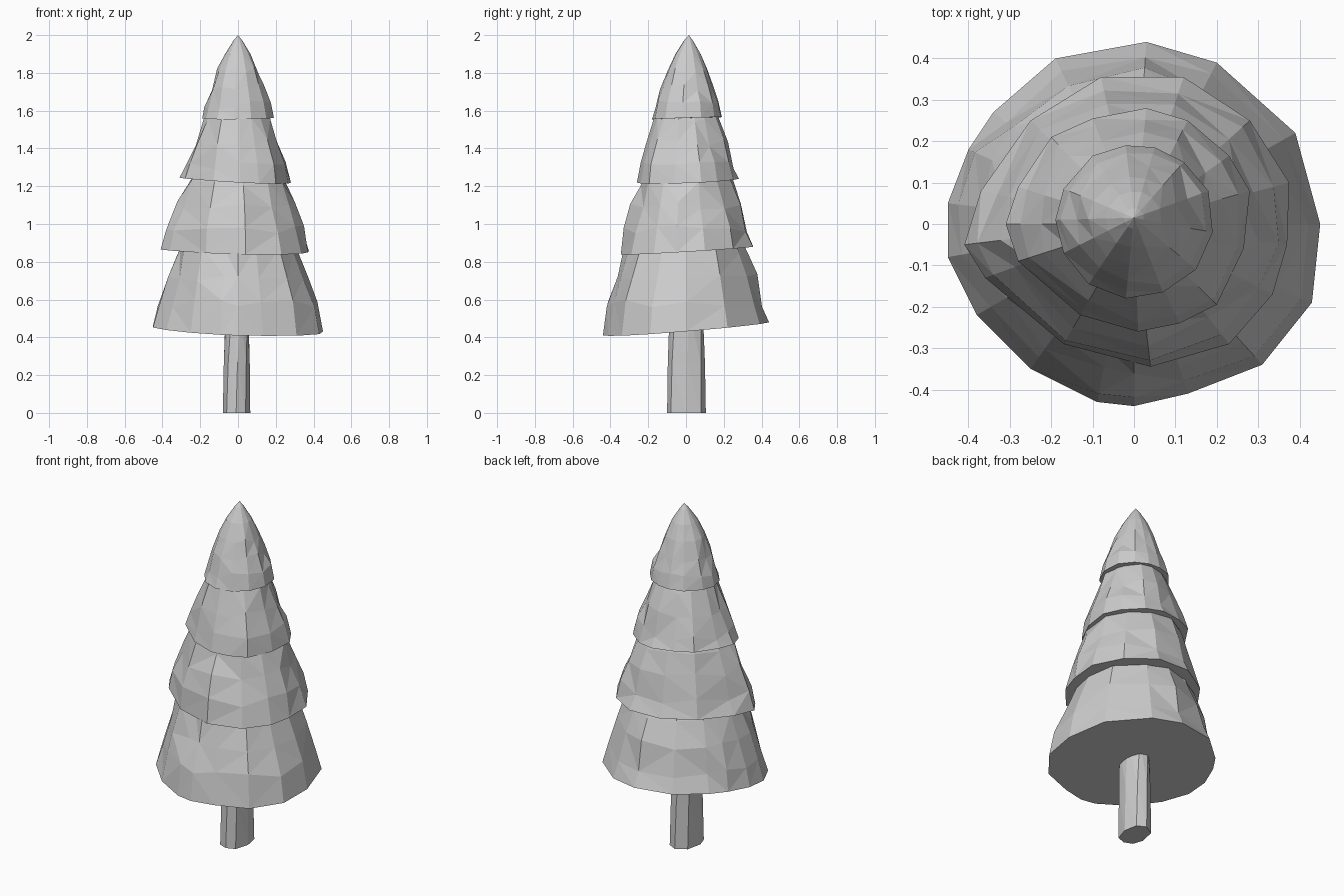
import bpy
import bmesh
import math
import random
from mathutils import Vector, Matrix

random.seed(4)

cube = bpy.data.objects.get("Cube")
if cube:
    bpy.data.objects.remove(cube, do_unlink=True)

# One plain grey for the whole tree
GREY = (0.6, 0.6, 0.6, 1.0)
grey = bpy.data.materials.new("plain_grey")
grey.use_nodes = True
grey.diffuse_color = GREY
grey.node_tree.nodes["Principled BSDF"].inputs["Base Color"].default_value = GREY


def loft(name, rings, apex=None):
    """Skin a stack of equal-length rings, closed below and above, flat shaded."""
    bm = bmesh.new()
    loops = [[bm.verts.new(p) for p in ring] for ring in rings]
    count = len(loops[0])
    for low, high in zip(loops, loops[1:]):
        for i in range(count):
            j = (i + 1) % count
            bm.faces.new((low[i], low[j], high[j], high[i]))
    bm.faces.new(list(reversed(loops[0])))
    if apex:
        tip = bm.verts.new(apex)
        for i in range(count):
            bm.faces.new((loops[-1][i], loops[-1][(i + 1) % count], tip))
    else:
        bm.faces.new(loops[-1])
    bmesh.ops.recalc_face_normals(bm, faces=bm.faces)
    bmesh.ops.triangulate(bm, faces=bm.faces, quad_method='SHORT_EDGE')
    mesh = bpy.data.meshes.new(name)
    bm.to_mesh(mesh)
    bm.free()
    mesh.materials.append(grey)
    obj = bpy.data.objects.new(name, mesh)
    bpy.context.collection.objects.link(obj)
    return obj


def foliage_tier(name, rim, height, tilt, profile, apex=None):
    """Ragged skirt: a tilted rim that shrinks upward along (height, scale) steps."""
    outline = [Vector((x, y, 0)) / 100 for x, y in rim]
    mean = sum(p.length for p in outline) / len(outline)
    rings = [[Vector((p.x, p.y, height + tilt[0] * p.x + tilt[1] * p.y)) for p in outline]]
    for step, (z, scale) in enumerate(profile, 1):
        round_off = min(1, 0.25 * step)
        ring = []
        for p in outline:
            q = p.lerp(p.normalized() * mean, round_off) * scale
            q *= random.uniform(0.965, 1.035)
            q.z = z + random.uniform(-1, 1) * 0.025 * (scale if scale > 0.4 else 0)
            ring.append(q)
        # Lean the top ring toward the tip
        if apex:
            ring = [q + Vector((0, apex[1] * (1 - scale), 0)) for q in ring]
        rings.append(ring)
    return loft(name, rings, apex)


# Foliage, from the widest skirt to the pointed crown; rims in hundredths
foliage_tier(
    "foliage_bottom",
    [(3, 44), (-19, 40), (-34, 27), (-40, 18), (-45, 5), (-45, -8), (-38, -22),
     (-25, -35), (-9, -43), (0, -44), (13, -41), (31, -34), (43, -19), (45, 0),
     (39, 22), (20, 39)],
    0.445, (-0.03, 0.08), [(0.58, 0.93), (0.72, 0.83), (0.86, 0.72), (1.0, 0.6)])

foliage_tier(
    "foliage_lower_middle",
    [(12, 35.5), (-8, 35.5), (-25, 25), (-37, 8), (-41, -5), (-36, -13), (-17, -29),
     (4, -34.5), (23, -29), (33.5, -17), (37, -5), (37.5, 10), (28, 25)],
    0.86, (-0.02, 0.06), [(0.97, 0.92), (1.1, 0.8), (1.22, 0.68), (1.34, 0.52)])

foliage_tier(
    "foliage_upper_middle",
    [(3, 28), (-10, 25.5), (-20, 21), (-28, 9), (-31, 0), (-28, -9), (-13, -22),
     (1, -26), (11, -24), (20, -19.5), (26.5, -6), (28, 8), (23, 16.5), (13, 25)],
    1.23, (-0.05, 0.04), [(1.31, 0.92), (1.43, 0.78), (1.55, 0.61), (1.66, 0.42)])

foliage_tier(
    "foliage_crown",
    [(-2, 19), (-10, 16.5), (-17, 8.5), (-19, 1), (-17, -7), (-11, -14.5), (-2, -18),
     (7, -16.5), (15, -11), (19, -2), (18, 8), (12, 15), (5, 18.5)],
    1.56, (0.01, 0.03), [(1.63, 0.91), (1.72, 0.75), (1.81, 0.57), (1.9, 0.36), (1.97, 0.13)],
    apex=(0, 0.015, 2))

# Trunk: irregular eight-sided post with a slight twist
section = [(-8, -2), (-6, -8), (-1, -10), (4, -8), (6.5, 0), (5, 8), (0, 10.5), (-6, 7)]
trunk_rings = []
for z, scale, twist in [(0, 1, 0), (0.26, 0.96, 4), (0.55, 0.87, 14)]:
    turn = Matrix.Rotation(math.radians(twist), 3, 'Z')
    trunk_rings.append([turn @ (Vector((x, y, 0)) * scale / 100) + Vector((0, 0, z))
                        for x, y in section])
loft("trunk", trunk_rings)
